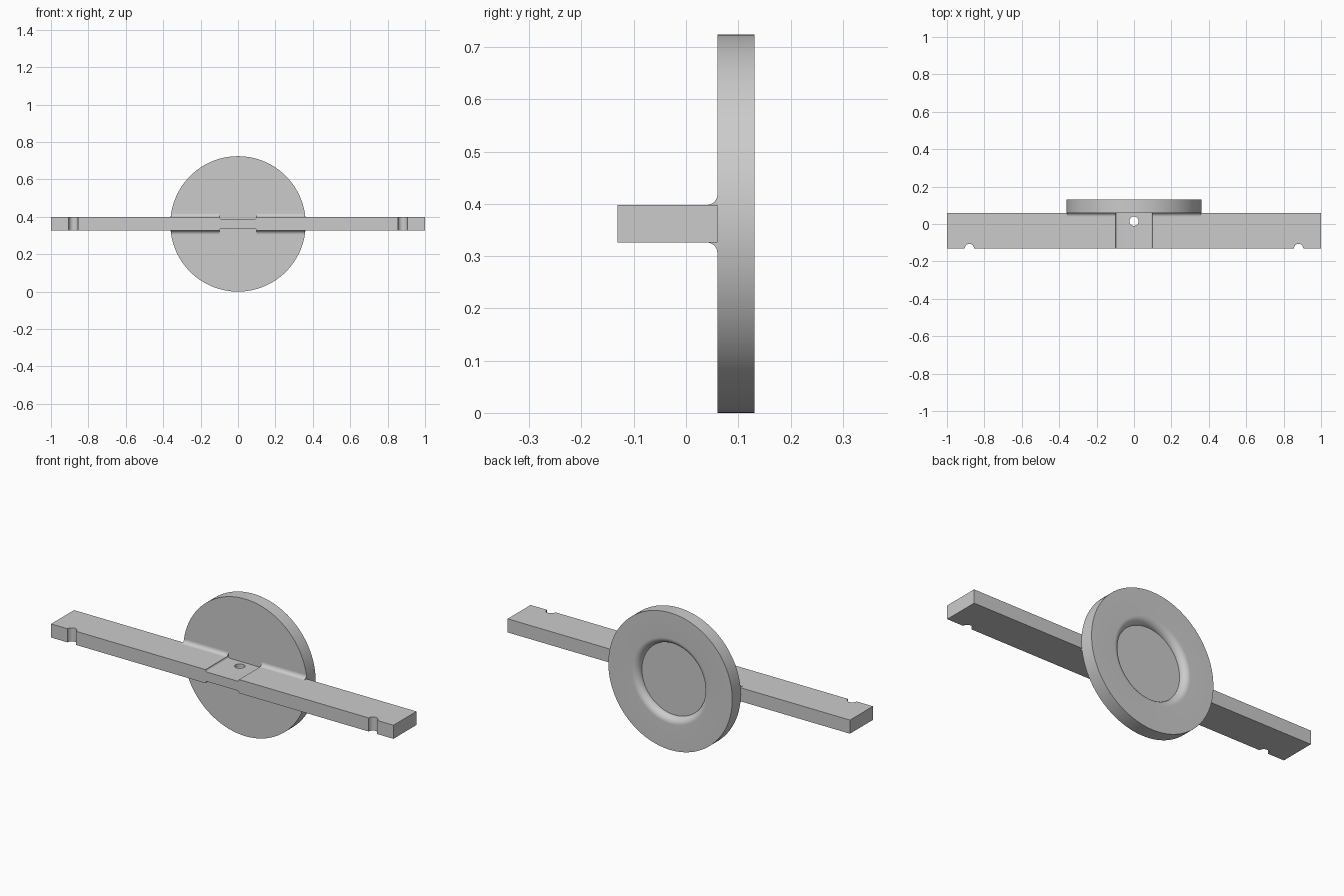
import bpy, bmesh, math
from mathutils import Matrix

cube = bpy.data.objects.get("Cube")
if cube:
    bpy.data.objects.remove(cube, do_unlink=True)

# Shared grey material
grey = bpy.data.materials.new("plain grey")
grey.use_nodes = True
colour = (0.6, 0.6, 0.6, 1)
grey.diffuse_color = colour
grey.node_tree.nodes["Principled BSDF"].inputs["Base Color"].default_value = colour

MID = 0.362          # height of the centre line
BACK = 0.06          # where the bar meets the disc
HALF = 0.036         # half thickness of the bar


def add_object(name, bm):
    bmesh.ops.recalc_face_normals(bm, faces=bm.faces)
    mesh = bpy.data.meshes.new(name)
    bm.to_mesh(mesh)
    bm.free()
    ob = bpy.data.objects.new(name, mesh)
    bpy.context.collection.objects.link(ob)
    mesh.materials.append(grey)
    return ob


def smooth(ob):
    bpy.ops.object.select_all(action='DESELECT')
    ob.select_set(True)
    bpy.context.view_layer.objects.active = ob
    bpy.ops.object.shade_smooth_by_angle(angle=math.radians(30))


def arc(cx, cy, r, start, end, steps=8):
    angles = [math.radians(start + (end - start) * i / steps) for i in range(steps + 1)]
    return [(cx + r * math.cos(a), cy + r * math.sin(a)) for a in angles]


def extrude(bm, points, offset):
    face = bm.faces.new([bm.verts.new(p) for p in points])
    new = bmesh.ops.extrude_face_region(bm, geom=[face])["geom"]
    verts = [v for v in new if isinstance(v, bmesh.types.BMVert)]
    bmesh.ops.translate(bm, verts=verts, vec=offset)


# Bar with a shallow rounded-corner recess on its top and bottom
R = 0.011
corner = arc(0.098 - R, HALF, R, -90, 0)
quarter = corner + [(1, HALF)]
top = [(-x, z) for x, z in reversed(quarter)] + quarter
outline = top + [(-x, -z) for x, z in top]
bm = bmesh.new()
extrude(bm, [(x, BACK, MID + z) for x, z in outline], (0, -0.191, 0))
bar = add_object("bar", bm)

# Centre hole and the two front notches
bm = bmesh.new()
for x, y in ((0, 0.015), (-0.88, -0.131), (0.88, -0.131)):
    bmesh.ops.create_cone(bm, cap_ends=True, segments=48, radius1=0.025, radius2=0.025,
                          depth=0.3, matrix=Matrix.Translation((x, y, MID)))
cutter = add_object("hole_cutter", bm)
cutter.hide_render = True
cut = bar.modifiers.new("holes", 'BOOLEAN')
cut.object = cutter
cut.solver = 'EXACT'
bpy.context.view_layer.objects.active = bar
bpy.ops.object.modifier_apply(modifier=cut.name)
bpy.data.objects.remove(cutter, do_unlink=True)
smooth(bar)

# Disc with a round-lipped dish in its back
FACE, LIP, FLOOR = 0.131, 0.035, 0.19
profile = [(0, BACK), (MID, BACK), (MID, FACE)]
profile += arc(FLOOR + LIP, FACE - LIP, LIP, 90, 180, 12) + [(0, FACE - LIP)]
bm = bmesh.new()
verts = [bm.verts.new((r, y, MID)) for r, y in profile]
edges = [bm.edges.new(pair) for pair in zip(verts, verts[1:])]
bmesh.ops.spin(bm, geom=verts + edges, cent=(0, 0, MID), axis=(0, 1, 0),
               angle=math.tau, steps=128)
bmesh.ops.remove_doubles(bm, verts=bm.verts, dist=0.0001)
smooth(add_object("disc", bm))

# Concave fillets between bar and disc, either side of the recess
F = 0.02
section = [(BACK, HALF)] + arc(BACK - F, HALF + F, F, -90, 0)
bm = bmesh.new()
for side in (-1, 1):
    for up in (-1, 1):
        extrude(bm, [(side * 0.098, y, MID + up * z) for y, z in section],
                (side * 0.26, 0, 0))
smooth(add_object("fillets", bm))
